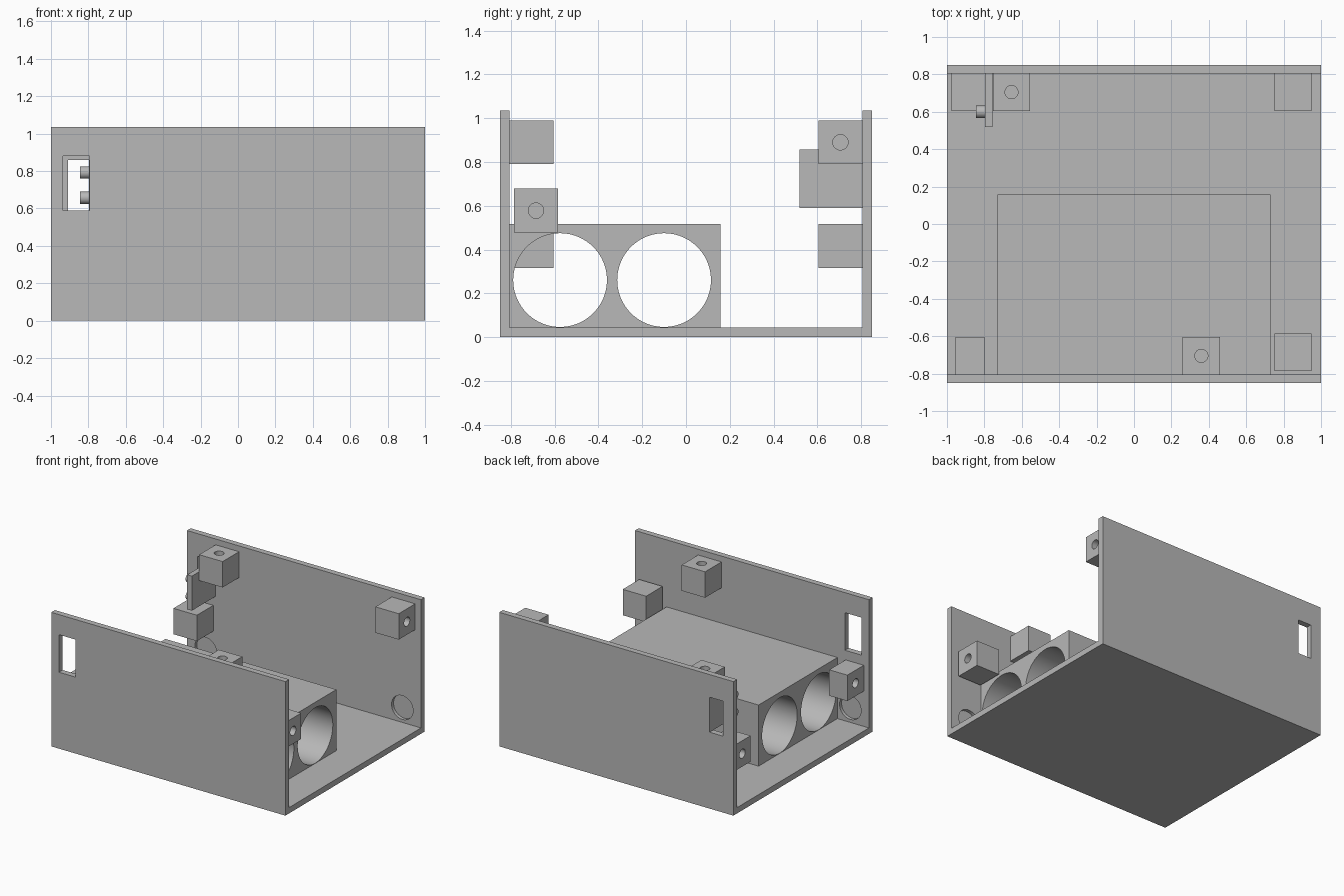
import bpy
from math import radians
from mathutils import Vector

if "Cube" in bpy.data.objects:
    bpy.data.objects.remove(bpy.data.objects["Cube"], do_unlink=True)

grey = bpy.data.materials.new("plain grey")
grey.use_nodes = True
grey.diffuse_color = (0.48, 0.48, 0.48, 1)
grey.node_tree.nodes["Principled BSDF"].inputs["Base Color"].default_value = (0.48, 0.48, 0.48, 1)

TURN = {"x": (0, radians(90), 0), "y": (radians(90), 0, 0), "z": (0, 0, 0)}


def finish(obj, name):
    obj.name = name
    bpy.ops.object.transform_apply(location=False, rotation=True, scale=True)
    obj.data.materials.append(grey)
    return obj


def box(name, low, high):
    low, high = Vector(low), Vector(high)
    bpy.ops.mesh.primitive_cube_add(size=1, location=(low + high) / 2)
    obj = bpy.context.object
    obj.scale = high - low
    return finish(obj, name)


def rod(name, centre, radius, length, axis, sides=32):
    bpy.ops.mesh.primitive_cylinder_add(vertices=sides, radius=radius, depth=length,
                                        location=centre, rotation=TURN[axis])
    return finish(bpy.context.object, name)


def smooth(obj):
    bpy.ops.object.select_all(action="DESELECT")
    obj.select_set(True)
    bpy.context.view_layer.objects.active = obj
    bpy.ops.object.shade_smooth_by_angle(angle=radians(30))


def cut(obj, cutter):
    mod = obj.modifiers.new("cut", "BOOLEAN")
    mod.operation = "DIFFERENCE"
    mod.solver = "EXACT"
    mod.object = cutter
    bpy.context.view_layer.objects.active = obj
    bpy.ops.object.modifier_apply(modifier=mod.name)
    bpy.data.objects.remove(cutter, do_unlink=True)


# Floor and the two tall walls
T, DEPTH, HEIGHT = 0.045, 0.85, 1.035
INNER = DEPTH - T
box("floor", (-1, -INNER, 0), (1, INNER, T))
front_wall = box("front_wall", (-1, -DEPTH, 0), (1, -INNER, HEIGHT))
back_wall = box("back_wall", (-1, INNER, 0), (1, DEPTH, HEIGHT))

# Window in each wall
cut(front_wall, box("cutter", (-0.935, -1, 0.59), (-0.795, -0.7, 0.88)))
cut(back_wall, box("cutter", (-0.91, 0.7, 0.59), (-0.797, 1, 0.86)))

# Shallow round recesses in the lower inner corners of the walls
for wall, side in ((front_wall, -1), (back_wall, 1)):
    for x in (-0.84, 0.84):
        cut(wall, rod("cutter", (x, side * INNER, 0.16), 0.092, 0.05, "y", 48))
    smooth(wall)

# Holder block with two long round bores
holder = box("cell_holder", (-0.73, -INNER, T), (0.73, 0.157, 0.517))
for y in (-0.575, -0.1):
    cut(holder, rod("cutter", (0, y, 0.261), 0.214, 2, "x", 96))
smooth(holder)

# Screw blocks: low corner, x width, screw axis, side the hole opens on
S = 0.2
blocks = {
    "front_top_block": ((0.26, -INNER, 0.79), S, "z", 1),
    "front_left_block": ((0.75, -0.785, 0.478), S, "x", 1),
    "front_right_block": ((-0.955, -INNER, 0.317), 0.155, "x", -1),
    "back_top_block": ((-0.755, INNER - S, 0.79), S, "z", 1),
    "back_left_block": ((0.75, INNER - S, 0.79), S, "x", 1),
    "back_right_block": ((-0.975, INNER - S, 0.317), S, "x", -1),
}
for name, (low, width, axis, side) in blocks.items():
    size = Vector((width, S, S))
    block = box(name, low, Vector(low) + size)
    mouth = Vector(low) + size / 2
    i = "xyz".index(axis)
    mouth[i] += side * size[i] / 2
    cut(block, rod("cutter", mouth, 0.035, 0.26, axis))
    smooth(block)

# Upright switch plate with two round buttons
box("switch_plate", (-0.797, 0.518, 0.59), (-0.757, INNER, 0.857))
for label, z in (("upper", 0.792), ("lower", 0.657)):
    smooth(rod(label + "_button", (-0.82, 0.6, z), 0.033, 0.05, "x"))
